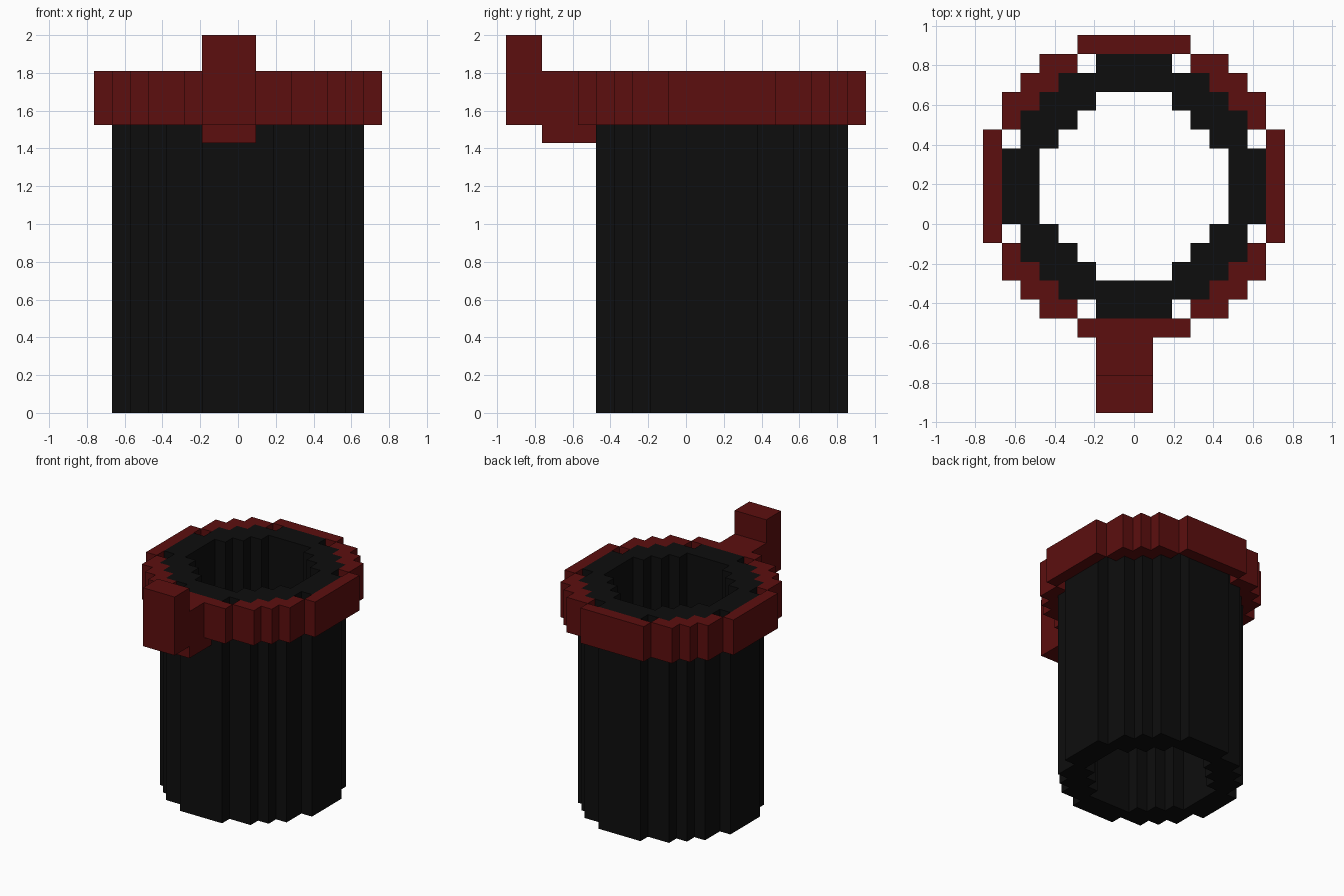
import bpy, bmesh

if "Cube" in bpy.data.objects:
    bpy.data.objects.remove(bpy.data.objects["Cube"])

U = 2 / 21          # one block of the grid
CY = 2              # tube axis, in blocks along y


def material(name, rgb):
    m = bpy.data.materials.new(name)
    m.diffuse_color = (*rgb, 1)
    m.use_nodes = True
    m.node_tree.nodes["Principled BSDF"].inputs["Base Color"].default_value = m.diffuse_color
    return m


black = material("matte black", (0.0042, 0.0042, 0.0042))
red = material("dark red", (0.107, 0.0045, 0.0045))


def finish(bm, name, mat):
    bmesh.ops.recalc_face_normals(bm, faces=bm.faces)
    mesh = bpy.data.meshes.new(name)
    bm.to_mesh(mesh)
    bm.free()
    mesh.materials.append(mat)
    obj = bpy.data.objects.new(name, mesh)
    bpy.context.collection.objects.link(obj)
    return obj


def stepped_ring(name, spans, z0, z1, mat):
    """Extrude a stepped ring; spans[i] = (inner, outer) half widths of row i,
    mirrored over both axes."""
    bm = bmesh.new()
    for i, (a, b) in enumerate(spans):
        for k in range(a, b):
            for sx in (1, -1):
                for sy in (1, -1):
                    pts = [(k, i), (k + 1, i), (k + 1, i + 1), (k, i + 1)]
                    if sx * sy < 0:
                        pts.reverse()
                    bm.faces.new([bm.verts.new((sx * x * U, (sy * y + CY) * U, z0 * U))
                                  for x, y in pts])
    bmesh.ops.remove_doubles(bm, verts=bm.verts, dist=U * 0.01)
    # extrude the flat layout, keeping the bottom
    res = bmesh.ops.extrude_face_region(bm, geom=bm.faces[:], use_keep_orig=True)
    top = [v for v in res["geom"] if isinstance(v, bmesh.types.BMVert)]
    bmesh.ops.translate(bm, verts=top, vec=(0, 0, (z1 - z0) * U))
    bmesh.ops.recalc_face_normals(bm, faces=bm.faces)
    # merge coplanar blocks into large flat faces
    bmesh.ops.dissolve_limit(bm, angle_limit=0.01, verts=bm.verts, edges=bm.edges)
    return finish(bm, name, mat)


def block(name, lo, hi, mat):
    bm = bmesh.new()
    bmesh.ops.create_cube(bm, size=1)
    for v in bm.verts:
        v.co = [(l if c < 0 else h) * U for c, l, h in zip(v.co, lo, hi)]
    return finish(bm, name, mat)


# open black tube
stepped_ring("tube", [(5, 7), (5, 7), (4, 6), (3, 6), (2, 5), (0, 4), (0, 2)],
             0, 19, black)

# red collar around the rim
stepped_ring("collar", [(7, 8), (7, 8), (7, 8), (6, 7), (5, 7), (4, 6), (3, 5), (0, 3)],
             16, 19, red)

# front sight: bracket, foot below it and upright post
block("sight_bracket", (-2, -8, 16), (1, -6, 19), red)
block("sight_foot", (-2, -8, 15), (1, -5, 16), red)
block("sight_post", (-2, -10, 16), (1, -8, 21), red)
